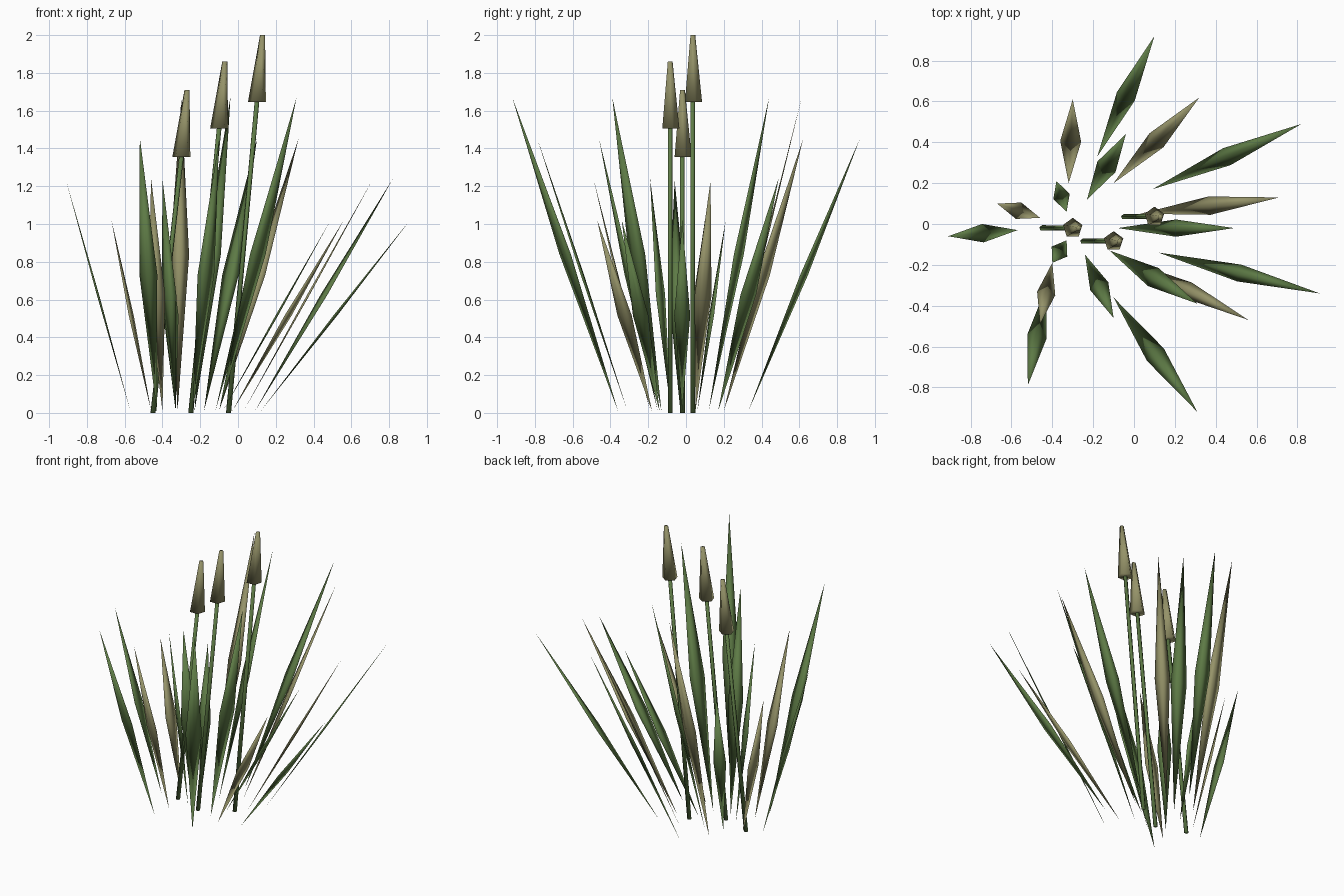
import bpy
import bmesh
from math import sin, cos, tau
from mathutils import Vector

cube = bpy.data.objects.get("Cube")
if cube:
    bpy.data.objects.remove(cube, do_unlink=True)


def make_material(name, rgb):
    mat = bpy.data.materials.new(name)
    mat.use_nodes = True
    mat.diffuse_color = (*rgb, 1)
    mat.node_tree.nodes["Principled BSDF"].inputs["Base Color"].default_value = (*rgb, 1)
    return mat


green = make_material("leaf green", (0.11, 0.195, 0.06))
olive = make_material("dry olive", (0.30, 0.29, 0.14))


def finish(name, bm, mat):
    """Turn the bmesh into a fully smooth-shaded object."""
    bmesh.ops.recalc_face_normals(bm, faces=bm.faces)
    for face in bm.faces:
        face.smooth = True
    mesh = bpy.data.meshes.new(name)
    bm.to_mesh(mesh)
    bm.free()
    mesh.materials.append(mat)
    bpy.context.collection.objects.link(bpy.data.objects.new(name, mesh))


def blade(name, base, tip, mat):
    """Flattened four-sided spindle, broadside to the way it leans."""
    base, tip = Vector(base), Vector(tip)
    axis = (tip - base).normalized()
    side = axis.cross(Vector((0, 0, 1))).normalized()
    flat = side.cross(axis)
    half_width = 0.028 + 0.014 * tip.z
    middle = (base + tip) / 2
    bm = bmesh.new()
    low, high = bm.verts.new(base), bm.verts.new(tip)
    ring = [bm.verts.new(middle + offset) for offset in (
        side * half_width, flat * 0.006, -side * half_width, -flat * 0.006)]
    for a, b in zip(ring, ring[1:] + ring[:1]):
        bm.faces.new((a, b, high))
        bm.faces.new((b, a, low))
    finish(name, bm, mat)


def tapered_tube(name, start, end, r_start, r_end, mat, sides=5):
    """Capped prism with level ends, sheared along its lean."""
    bm = bmesh.new()
    rings = []
    for centre, radius in ((start, r_start), (end, r_end)):
        rings.append([bm.verts.new(Vector(centre) + radius * Vector(
            (sin(tau * i / sides), cos(tau * i / sides), 0))) for i in range(sides)])
    for i in range(sides):
        j = (i + 1) % sides
        bm.faces.new((rings[0][i], rings[0][j], rings[1][j], rings[1][i]))
    for ring in rings:
        bm.faces.new(ring)
    finish(name, bm, mat)


# Leaves: base x, base y, tip x, tip y, tip height
green_leaves = [
    (-0.18, 0.33, 0.10, 0.92, 1.45), (0.09, 0.17, 0.82, 0.49, 1.24),
    (-0.08, -0.02, 0.49, -0.02, 1.02), (0.12, -0.14, 0.91, -0.34, 1.02),
    (-0.12, -0.13, 0.31, -0.39, 1.67), (-0.10, -0.36, 0.31, -0.92, 1.67),
    (-0.24, -0.15, -0.10, -0.46, 1.45), (-0.23, 0.12, -0.04, 0.44, 1.67),
    (-0.33, 0.06, -0.38, 0.21, 1.02), (-0.43, -0.31, -0.52, -0.79, 1.46),
    (-0.33, -0.08, -0.40, -0.19, 1.24), (-0.57, -0.03, -0.91, -0.06, 1.23),
]
olive_leaves = [
    (-0.10, 0.20, 0.32, 0.62, 1.45), (0.03, 0.05, 0.71, 0.13, 1.23),
    (-0.03, -0.18, 0.56, -0.47, 1.02), (-0.32, 0.20, -0.30, 0.61, 1.66),
    (-0.40, -0.19, -0.46, -0.49, 1.24), (-0.46, 0.03, -0.67, 0.10, 1.02),
]
for label, leaves, mat in (("green_leaf", green_leaves, green), ("olive_leaf", olive_leaves, olive)):
    for i, (bx, by, tx, ty, height) in enumerate(leaves, 1):
        blade(f"{label}_{i}", (bx, by, 0.01), (tx, ty, height), mat)

# Stems with seed heads: base x, y, height of the head top
for i, (x, y, top) in enumerate([(-0.05, 0.035, 2.0), (-0.25, -0.085, 1.86), (-0.45, -0.02, 1.71)], 1):
    neck = Vector((x + 0.15, y, top - 0.355))
    tapered_tube(f"stem_{i}", (x, y, 0), neck, 0.014, 0.013, green)
    tapered_tube(f"seed_head_{i}", neck, neck + Vector((0.03, 0, 0.355)), 0.05, 0.014, olive)
